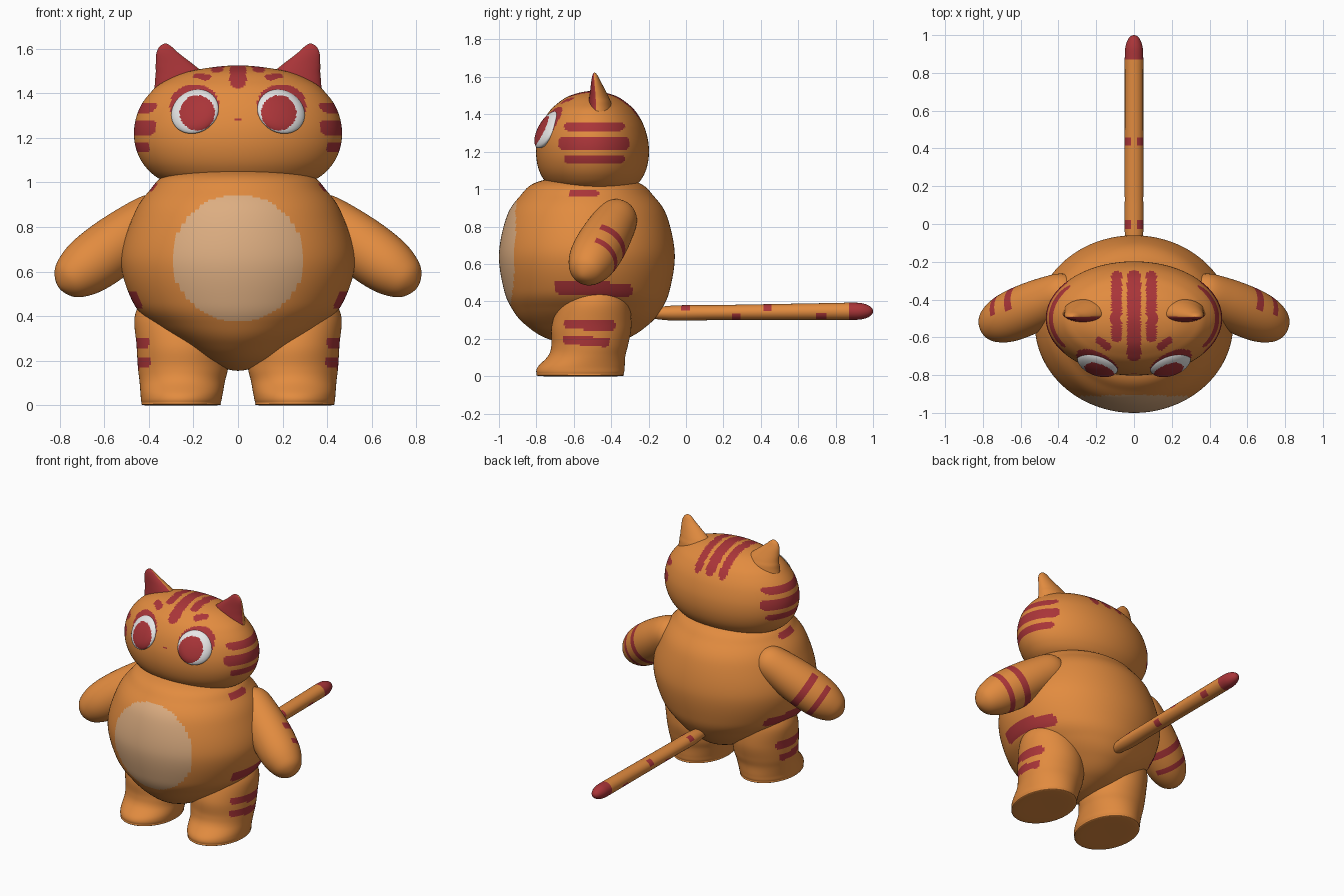
import bpy, bmesh, math
from mathutils import Matrix, Vector

cube = bpy.data.objects.get("Cube")
if cube:
    bpy.data.objects.remove(cube, do_unlink=True)


def material(name, rgb):
    m = bpy.data.materials.new(name)
    m.use_nodes = True
    m.diffuse_color = (*rgb, 1)
    m.node_tree.nodes["Principled BSDF"].inputs["Base Color"].default_value = (*rgb, 1)
    return m


ORANGE, RED, CREAM, WHITE = range(4)
MATERIALS = [material("orange_fur", (0.76, 0.26, 0.05)),
             material("dark_red", (0.40, 0.035, 0.04)),
             material("cream_belly", (0.72, 0.42, 0.22)),
             material("eye_white", (0.8, 0.8, 0.8))]


def spline(rows, sub):
    """Smooth curve through the rows; both ends close as round poles."""
    def pole(end, inner):
        return Vector((inner[0], end[1], end[2], -inner[3], -inner[4]))
    pts = [Vector(r) for r in rows]
    pts = [pole(pts[0], pts[1])] + pts + [pole(pts[-1], pts[-2])]
    out = []
    for a, b, c, d in zip(pts, pts[1:], pts[2:], pts[3:]):
        for i in range(sub):
            t = i / sub
            out.append(0.5 * (2 * b + (c - a) * t + (2 * a - 5 * b + 4 * c - d) * t * t
                              + (3 * b - a - 3 * c + d) * t ** 3))
    return out[1:]


def loft(name, rows, rule, sides=64, sub=8, matrix=Matrix(), front=1.0):
    """Elliptical rings (height, centre x, centre y, radius x, radius y), coloured by rule."""
    bm = bmesh.new()
    rings = []
    for z, cx, cy, rx, ry in spline(rows, sub):
        ring = []
        for i in range(sides):
            a = math.tau * i / sides
            y = math.sin(a) * ry
            ring.append(bm.verts.new((cx + math.cos(a) * rx, cy + (y * front if y < 0 else y), z)))
        rings.append(ring)
    ends = [bm.verts.new((r[1], r[2], r[0])) for r in (rows[0], rows[-1])]
    for i in range(sides):
        j = (i + 1) % sides
        for lo, hi in zip(rings, rings[1:]):
            bm.faces.new((lo[i], lo[j], hi[j], hi[i]))
        bm.faces.new((ends[0], rings[0][j], rings[0][i]))
        bm.faces.new((ends[1], rings[-1][i], rings[-1][j]))
    bm.transform(matrix)
    bmesh.ops.recalc_face_normals(bm, faces=bm.faces)
    bm.normal_update()
    for f in bm.faces:
        p = f.calc_center_median()
        f.material_index = rule(Vector((abs(p.x), p.y, p.z)), f.normal)
    mesh = bpy.data.meshes.new(name)
    bm.to_mesh(mesh)
    bm.free()
    for m in MATERIALS:
        mesh.materials.append(m)
    obj = bpy.data.objects.new(name, mesh)
    bpy.context.collection.objects.link(obj)
    bpy.ops.object.select_all(action="DESELECT")
    obj.select_set(True)
    bpy.context.view_layer.objects.active = obj
    bpy.ops.object.shade_smooth_by_angle(angle=math.radians(50))
    return obj


def stroke(u, v, start, end, width):
    """True inside a round-ended brush stroke."""
    p, a, b = Vector((u, v)), Vector(start), Vector(end)
    t = max(0, min(1, (p - a).dot(b - a) / (b - a).length_squared))
    return (p - a - (b - a) * t).length < width / 2


def oval(u, v, cu, cv, ru, rv):
    return ((u - cu) / ru) ** 2 + ((v - cv) / rv) ** 2 < 1


# Body with belly patch and flank stripes
def body_rule(p, n):
    if p.y < -0.53 and oval(p.x, p.z, 0, 0.66, 0.295, 0.285):
        return CREAM
    if p.x > 0.25 and (stroke(p.y, p.z, (-0.67, 0.475), (-0.32, 0.46), 0.075)
                       or stroke(p.y, p.z, (-0.61, 0.975), (-0.485, 0.975), 0.035)):
        return RED
    return ORANGE


C = -0.53
loft("body", [(0.155, 0, C, 0, 0), (0.2, 0, C, 0.14, 0.21), (0.28, 0, C, 0.265, 0.335),
              (0.36, 0, C, 0.375, 0.4), (0.46, 0, C, 0.47, 0.443), (0.65, 0, C, 0.525, 0.47),
              (0.85, 0, C, 0.47, 0.43), (0.96, 0, C, 0.4, 0.36), (1.04, 0, C, 0.3, 0.26),
              (1.08, 0, C, 0, 0)], body_rule, sides=160, sub=10)


# Head with crown, cheek and eyelid markings
def head_rule(p, n):
    crown = p.z > 1.3 and (stroke(p.x, p.y, (0, -0.69), (0, -0.28), 0.074)
                           or stroke(p.x, p.y, (0.092, -0.6), (0.092, -0.275), 0.055)
                           or stroke(p.x, p.y, (0.185, -0.615), (0.14, -0.65), 0.04))
    cheek = p.x > 0.25 and (stroke(p.y, p.z, (-0.63, 1.335), (-0.35, 1.335), 0.045)
                            or stroke(p.y, p.z, (-0.65, 1.245), (-0.335, 1.245), 0.07)
                            or stroke(p.y, p.z, (-0.63, 1.16), (-0.35, 1.16), 0.045))
    lid = p.y < -0.55 and oval(p.x, p.z, 0.195, 1.345, 0.11, 0.095)
    nose = p.y < -0.6 and 1.268 < p.z < 1.29 and p.x < p.z - 1.268
    return RED if crown or cheek or lid or nose else ORANGE


H = -0.5
loft("head", [(0.95, 0, H, 0, 0), (0.965, 0, H, 0.2, 0.12), (1.01, 0, H, 0.34, 0.22),
              (1.07, 0, H, 0.415, 0.272), (1.15, 0, H, 0.457, 0.298), (1.24, 0, H, 0.466, 0.3),
              (1.33, 0, H, 0.443, 0.278), (1.4, 0, H, 0.395, 0.242), (1.45, 0, H, 0.335, 0.197),
              (1.5, 0, H, 0.21, 0.12), (1.525, 0, H, 0, 0)], head_rule, sides=192, sub=12)

# Tail with red tip and small spots
SPOTS = [(0, 0.365), (0.275, 0.318), (0.435, 0.367), (0.725, 0.323)]


def tail_rule(p, n):
    spot = any(abs(p.y - y) < 0.025 and abs(p.z - z) < 0.016 for y, z in SPOTS)
    return RED if p.y > 0.87 or (spot and p.x > 0.015) else ORANGE


loft("tail", [(-0.3, 0, -0.336, 0, 0), (-0.1, 0, -0.337, 0.045, 0.038)]
     + [(y, 0, -0.338 - 0.01 * y, 0.049, 0.039 + 0.008 * y) for y in (0.15, 0.4, 0.62, 0.8, 0.88)]
     + [(0.94, 0, -0.347, 0.045, 0.043), (0.985, 0, -0.347, 0.027, 0.026), (1, 0, -0.347, 0, 0)],
     tail_rule, sides=40, sub=16, matrix=Matrix.Rotation(-math.pi / 2, 4, "X"))

# Rules and placement for the paired parts
SHOULDER = Vector((0.3, -0.335, 0.9))
ARM_DIR = Vector((0.757, -0.333, -0.56)).normalized()
EYE_DIR = Vector((0.3, -0.85, 0.48))


def aim(origin, direction):
    return Matrix.Translation(origin) @ direction.to_track_quat("Z", "Y").to_matrix().to_4x4()


def arm_rule(p, n):
    t = (p - SHOULDER).dot(ARM_DIR)
    band = abs(t - 0.37) < 0.023 or abs(t - 0.485) < 0.023
    return RED if band and n.y > 0.05 else ORANGE


def leg_rule(p, n):
    return RED if p.x > 0.36 and (stroke(p.y, p.z, (-0.625, 0.28), (-0.405, 0.27), 0.055)
                                  or stroke(p.y, p.z, (-0.635, 0.195), (-0.43, 0.18), 0.05)) else ORANGE


def ear_rule(p, n):
    return RED if n.y < -0.4 else ORANGE


def eye_rule(p, n):
    return RED if n.y < 0 and oval(p.x, p.z, 0.183, 1.312, 0.079, 0.079) else WHITE


ARM = [(0, 0), (0.02, 0.06), (0.08, 0.105), (0.2, 0.125), (0.35, 0.135),
       (0.48, 0.13), (0.57, 0.108), (0.63, 0.07), (0.66, 0)]
EYE = [(-0.038, 0), (-0.027, 0.078), (0, 0.111), (0.027, 0.078), (0.038, 0)]
LEG = [(0, 0.255, -0.565, 0, 0), (0, 0.255, -0.565, 0.16, 0.21), (0.015, 0.255, -0.566, 0.178, 0.233),
       (0.05, 0.253, -0.56, 0.184, 0.232), (0.11, 0.25, -0.53, 0.192, 0.206),
       (0.17, 0.247, -0.514, 0.202, 0.205), (0.27, 0.252, -0.505, 0.203, 0.213),
       (0.4, 0.268, -0.49, 0.195, 0.185), (0.48, 0.26, -0.49, 0.15, 0.14), (0.52, 0.26, -0.49, 0, 0)]
EAR = [(1.34, 0.25, -0.475, 0, 0), (1.36, 0.25, -0.475, 0.12, 0.085), (1.45, 0.252, -0.475, 0.12, 0.078),
       (1.49, 0.262, -0.478, 0.107, 0.066), (1.53, 0.285, -0.482, 0.084, 0.05),
       (1.58, 0.316, -0.488, 0.05, 0.03), (1.61, 0.325, -0.49, 0.026, 0.016), (1.623, 0.325, -0.49, 0, 0)]

for side, s in (("left", 1), ("right", -1)):
    flip = Matrix.Diagonal((s, 1, 1, 1))
    loft(side + "_arm", [(z, 0, 0, r, r) for z, r in ARM], arm_rule, sides=72, sub=9,
         matrix=flip @ aim(SHOULDER, ARM_DIR))
    loft(side + "_leg", LEG, leg_rule, sides=96, sub=8, matrix=flip)
    loft(side + "_ear", EAR, ear_rule, sides=48, sub=6, matrix=flip, front=0.6)
    loft(side + "_eye", [(z, 0, 0, r, r) for z, r in EYE], eye_rule, sides=72, sub=10,
         matrix=flip @ aim(Vector((0.193, -0.742, 1.318)), EYE_DIR))
